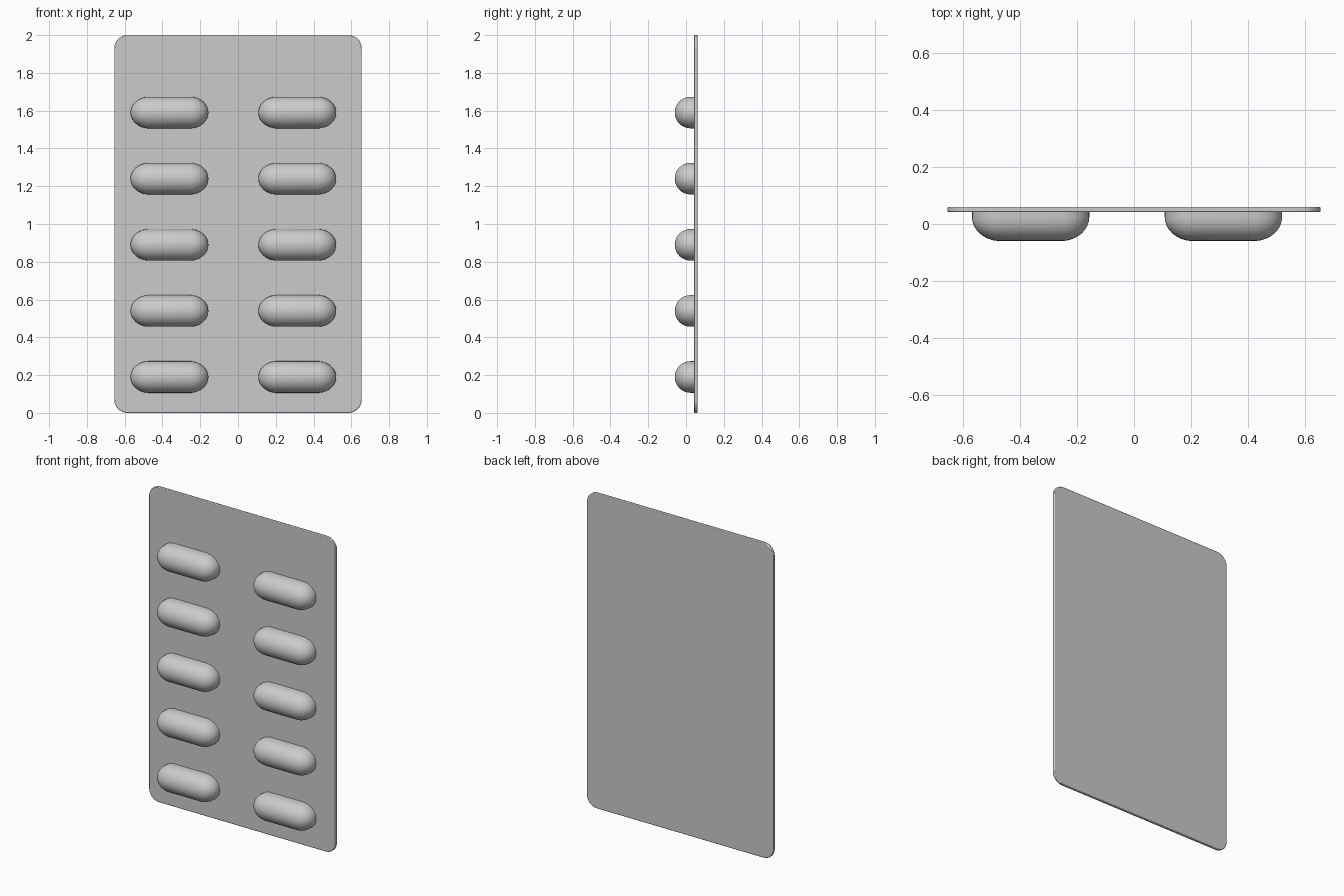
import bpy
import bmesh
import math
from mathutils import Matrix, Vector

cube = bpy.data.objects.get("Cube")
if cube:
    bpy.data.objects.remove(cube, do_unlink=True)

# Single grey finish
grey = bpy.data.materials.new("foil grey")
grey.use_nodes = True
colour = (0.6, 0.6, 0.6, 1)
grey.diffuse_color = colour
grey.node_tree.nodes["Principled BSDF"].inputs["Base Color"].default_value = colour

WIDTH, HEIGHT, CORNER = 1.31, 2.0, 0.07
SHEET_FRONT, SHEET_BACK = 0.042, 0.06


def add_object(name, bm):
    bmesh.ops.recalc_face_normals(bm, faces=bm.faces)
    mesh = bpy.data.meshes.new(name)
    bm.to_mesh(mesh)
    bm.free()
    mesh.materials.append(grey)
    obj = bpy.data.objects.new(name, mesh)
    bpy.context.collection.objects.link(obj)
    return obj


def smooth(obj, angle):
    bpy.ops.object.select_all(action='DESELECT')
    obj.select_set(True)
    bpy.context.view_layer.objects.active = obj
    bpy.ops.object.shade_smooth_by_angle(angle=math.radians(angle))


# Backing sheet: rounded rectangle, extruded, with softened rims
bm = bmesh.new()
outline = []
for i, (sx, sz) in enumerate([(1, 1), (-1, 1), (-1, -1), (1, -1)]):
    cx = sx * (WIDTH / 2 - CORNER)
    cz = HEIGHT / 2 + sz * (HEIGHT / 2 - CORNER)
    for step in range(9):
        a = math.pi / 2 * (i + step / 8)
        outline.append(bm.verts.new((cx + CORNER * math.cos(a), SHEET_FRONT,
                                     cz + CORNER * math.sin(a))))
face = bm.faces.new(outline)
ext = bmesh.ops.extrude_face_region(bm, geom=[face])
moved = [g for g in ext["geom"] if isinstance(g, bmesh.types.BMVert)]
bmesh.ops.translate(bm, verts=moved, vec=(0, SHEET_BACK - SHEET_FRONT, 0))
sheet = add_object("backing_sheet", bm)
bevel = sheet.modifiers.new("soft rim", 'BEVEL')
bevel.width = 0.004
bevel.segments = 2
bevel.limit_method = 'ANGLE'
bevel.angle_limit = math.radians(40)
smooth(sheet, 30)

# Pill pocket: half capsule dome with a short straight wall into the sheet
RADIUS, END, HALF_LENGTH, DOME_Y = 0.084, 0.1, 0.206, 0.024


def pocket(name, x, z):
    bm = bmesh.new()
    bmesh.ops.create_uvsphere(bm, u_segments=32, v_segments=17, radius=1,
                              matrix=Matrix.Rotation(math.pi / 2, 4, 'Y'))
    bmesh.ops.delete(bm, geom=[v for v in bm.verts if v.co.y > 0.001],
                     context='VERTS')
    for v in bm.verts:
        side = math.copysign(HALF_LENGTH - END, v.co.x)
        v.co = Vector((side + v.co.x * END, v.co.y * RADIUS + DOME_Y,
                       v.co.z * RADIUS))
    rim = [e for e in bm.edges if e.is_boundary]
    ext = bmesh.ops.extrude_edge_only(bm, edges=rim)
    wall = [g for g in ext["geom"] if isinstance(g, bmesh.types.BMVert)]
    bmesh.ops.translate(bm, verts=wall, vec=(0, 0.026, 0))
    bmesh.ops.translate(bm, verts=bm.verts, vec=(x, 0, z))
    smooth(add_object(name, bm), 50)


# Two columns of five pockets
for column, x in (("right", -0.363), ("left", 0.314)):
    for row in range(5):
        pocket(f"pill_pocket_{column}_{row + 1}", x, 0.19 + row * 0.35)
